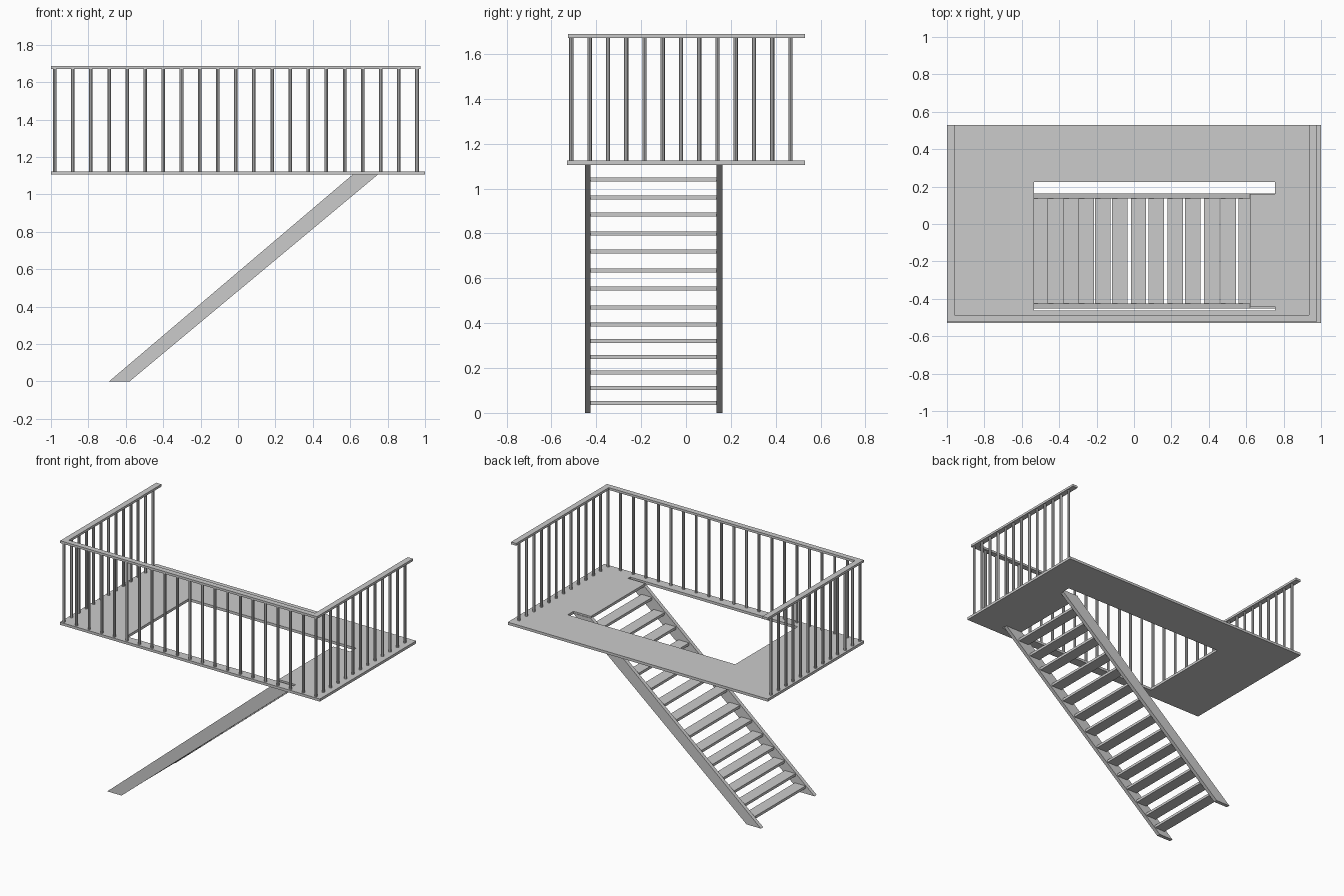
import bpy, bmesh

if "Cube" in bpy.data.objects:
    bpy.data.objects.remove(bpy.data.objects["Cube"])


def finish(name, bm):
    bmesh.ops.recalc_face_normals(bm, faces=bm.faces)
    me = bpy.data.meshes.new(name)
    bm.to_mesh(me)
    bm.free()
    ob = bpy.data.objects.new(name, me)
    bpy.context.collection.objects.link(ob)
    return ob


def extrude(bm, faces, vec):
    r = bmesh.ops.extrude_face_region(bm, geom=faces, use_keep_orig=True)
    verts = [g for g in r["geom"] if isinstance(g, bmesh.types.BMVert)]
    bmesh.ops.translate(bm, vec=vec, verts=verts)


def cell_plate(name, xs, ys, skip, z0, z1):
    """Flat plate made of grid cells, leaving out the skipped (i, j) cells."""
    bm = bmesh.new()
    v = {(i, j): bm.verts.new((x, y, z0)) for i, x in enumerate(xs) for j, y in enumerate(ys)}
    for i in range(len(xs) - 1):
        for j in range(len(ys) - 1):
            if (i, j) not in skip:
                bm.faces.new([v[i, j], v[i + 1, j], v[i + 1, j + 1], v[i, j + 1]])
    extrude(bm, bm.faces[:], (0, 0, z1 - z0))
    bmesh.ops.delete(bm, geom=[p for p in bm.verts if not p.link_faces], context='VERTS')
    return finish(name, bm)


def prism(name, profile, y0, y1):
    """x-z profile extruded along y."""
    bm = bmesh.new()
    f = bm.faces.new([bm.verts.new((x, y0, z)) for x, z in profile])
    extrude(bm, [f], (0, y1 - y0, 0))
    return finish(name, bm)


def baluster(name, x, y):
    bpy.ops.mesh.primitive_cylinder_add(vertices=8, radius=0.0095, depth=RAIL_Z - FLOOR_Z,
                                        location=(x, y, (RAIL_Z + FLOOR_Z) / 2))
    bpy.context.object.name = name


FLOOR_Z, RAIL_Z = 1.124, 1.672

# Landing floor with stair opening and two slots beside the top step
cell_plate("landing_floor", [-1, -0.535, 0.62, 0.753, 1],
           [-0.53, -0.463, -0.44, 0.16, 0.224, 0.53],
           {(1, 1), (1, 2), (1, 3), (2, 1), (2, 3)}, 1.106, FLOOR_Z)

# U-shaped handrail, open at the back
cell_plate("handrail", [-1, -0.96, 0.935, 0.975], [-0.525, -0.487, 0.53],
           {(1, 1)}, RAIL_Z, 1.688)

# Balusters
for i in range(21):
    baluster("front_baluster", -0.98 + i * 1.937 / 20, -0.511)
for side, x in (("left", -0.98), ("right", 0.957)):
    for i in range(1, 13):
        baluster(side + "_baluster", x, -0.511 + i * 0.0814)

# Stringers
for name, y0 in (("front_stringer", -0.451), ("back_stringer", 0.137)):
    prism(name, [(-0.69, 0), (-0.58, 0), (0.755, 1.112), (0.62, 1.112)], y0, y0 + 0.026)

# Treads
for z in (0.045, 0.11, 0.18, 0.25, 0.32, 0.393, 0.47, 0.555, 0.635, 0.72, 0.80, 0.885, 0.96, 1.04):
    x = -0.675 + 1.186 * z
    prism("tread", [(x, z - 0.009), (x + 0.082, z - 0.009), (x + 0.082, z + 0.009), (x, z + 0.009)],
          -0.425, 0.137)
